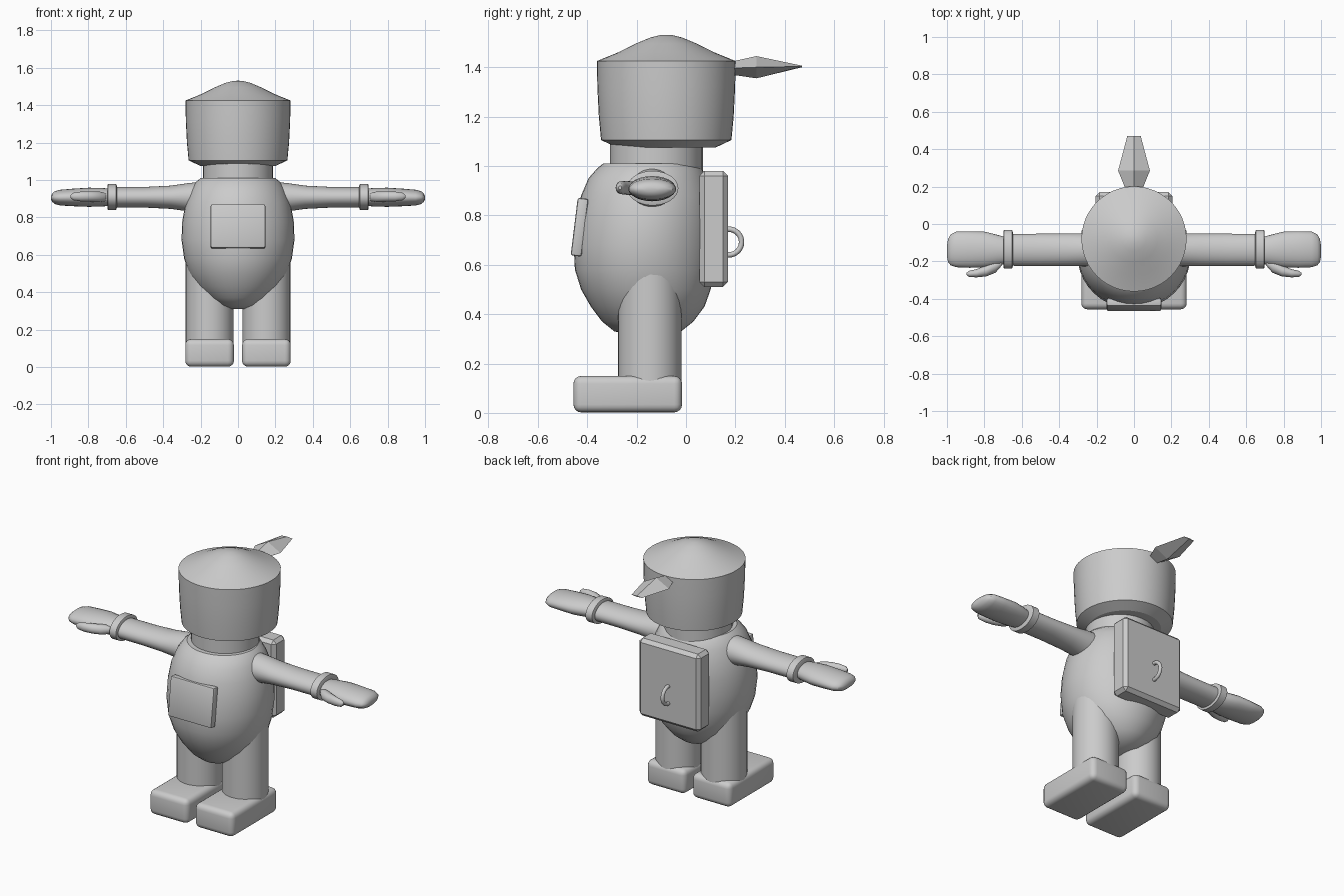
import bpy, bmesh, math
from mathutils import Matrix, Vector

cube = bpy.data.objects.get("Cube")
if cube:
    bpy.data.objects.remove(cube, do_unlink=True)

GREY = (0.6, 0.6, 0.6, 1)
grey = bpy.data.materials.new("plain grey")
grey.use_nodes = True
grey.diffuse_color = GREY
grey.node_tree.nodes["Principled BSDF"].inputs["Base Color"].default_value = GREY


def finish(name, bm, mirrored=False, angle=35):
    """Turn a bmesh into a shaded object, optionally mirrored to the other side."""
    bmesh.ops.recalc_face_normals(bm, faces=bm.faces)
    for f in bm.faces:
        f.smooth = True
    for e in bm.edges:
        e.smooth = e.calc_face_angle(0) < math.radians(angle)
    mesh = bpy.data.meshes.new(name)
    bm.to_mesh(mesh)
    bm.free()
    mesh.materials.append(grey)
    ob = bpy.data.objects.new(name, mesh)
    bpy.context.collection.objects.link(ob)
    if mirrored:
        ob.modifiers.new("mirror", 'MIRROR')
    return ob


def loft(name, axis, rings, sides=32, **options):
    """Skin elliptical rings (position, centre u, centre v, radius u, radius v)."""
    bm = bmesh.new()
    loops = []
    for p, cu, cv, ru, rv in rings:
        loop = []
        for i in range(sides):
            t = math.tau * i / sides
            u, v = cu + ru * math.cos(t), cv + rv * math.sin(t)
            co = {'X': (p, u, v), 'Y': (u, p, v), 'Z': (u, v, p)}[axis]
            loop.append(bm.verts.new(co))
        loops.append(loop)
    for a, b in zip(loops, loops[1:]):
        for i in range(sides):
            j = (i + 1) % sides
            bm.faces.new((a[i], a[j], b[j], b[i]))
    bm.faces.new(loops[0])
    bm.faces.new(loops[-1])
    return finish(name, bm, **options)


def box(name, centre, size, bevel, segments=1, tilt=0, **options):
    """Box with bevelled edges, tilted about the x axis."""
    bm = bmesh.new()
    bmesh.ops.create_cube(bm, size=1)
    bmesh.ops.scale(bm, vec=size, verts=bm.verts)
    bmesh.ops.bevel(bm, geom=bm.edges[:], offset=bevel, segments=segments,
                    profile=0.5, affect='EDGES')
    bm.transform(Matrix.Translation(centre) @ Matrix.Rotation(tilt, 4, 'X'))
    return finish(name, bm, **options)


# Egg-shaped body: height, half width, front y, back y
body = [(0.31, 0.04, -0.21, -0.13), (0.33, 0.11, -0.29, -0.02),
        (0.37, 0.17, -0.34, 0.03), (0.43, 0.225, -0.385, 0.075),
        (0.50, 0.262, -0.425, 0.10), (0.58, 0.288, -0.45, 0.115),
        (0.68, 0.302, -0.455, 0.12), (0.78, 0.298, -0.445, 0.12),
        (0.88, 0.28, -0.425, 0.11), (0.95, 0.25, -0.395, 0.085),
        (0.99, 0.225, -0.36, 0.065), (1.01, 0.20, -0.335, 0.045)]
loft("body", 'Z', [(z, 0, (f + b) / 2, w, (b - f) / 2) for z, w, f, b in body], 40)

# Neck and helmet with its shallow pointed crown
loft("neck", 'Z', [(z, 0, -0.12, 0.188, 0.188) for z in (0.96, 1.09)])
helmet = [(1.075, 0.20), (1.105, 0.264), (1.20, 0.273), (1.32, 0.279), (1.425, 0.281),
          (1.46, 0.195), (1.495, 0.125), (1.52, 0.065), (1.53, 0.025), (1.531, 0.005)]
loft("helmet", 'Z', [(z, 0, -0.08, r, r) for z, r in helmet], 48, angle=20)

# Faceted crest behind the helmet
loft("crest", 'Y', [(0.15, 0, 1.395, 0.03, 0.02), (0.285, 0, 1.40, 0.085, 0.045),
                    (0.47, 0, 1.403, 0.036, 0.003)], 4, angle=5)

# Legs and feet
loft("leg", 'Z', [(z, 0.152, -0.147, 0.128, 0.128) for z in (0.08, 0.58)], mirrored=True)
box("foot", (0.152, -0.236, 0.076), (0.26, 0.44, 0.148), 0.032, 4, mirrored=True)

# Arms, cuffs and mitten hands
loft("arm", 'X', [(0.18, -0.138, 0.905, 0.088, 0.088), (0.27, -0.138, 0.908, 0.088, 0.075),
                  (0.36, -0.138, 0.908, 0.087, 0.062), (0.50, -0.138, 0.908, 0.086, 0.055),
                  (0.68, -0.138, 0.908, 0.085, 0.055)], mirrored=True)
loft("cuff", 'X', [(0.648, -0.135, 0.91, 0.092, 0.06), (0.652, -0.135, 0.91, 0.104, 0.07),
                   (0.695, -0.135, 0.91, 0.104, 0.07), (0.699, -0.135, 0.91, 0.092, 0.06)],
     mirrored=True)
loft("hand", 'X', [(0.68, -0.142, 0.908, 0.07, 0.045), (0.73, -0.14, 0.908, 0.082, 0.05),
                   (0.80, -0.137, 0.908, 0.096, 0.051), (0.88, -0.137, 0.907, 0.097, 0.047),
                   (0.95, -0.136, 0.906, 0.095, 0.042), (0.98, -0.138, 0.906, 0.083, 0.034),
                   (0.994, -0.142, 0.906, 0.062, 0.022), (1.0, -0.145, 0.906, 0.03, 0.008)],
     24, mirrored=True)
loft("thumb", 'X', [(0.705, -0.205, 0.908, 0.015, 0.02), (0.74, -0.225, 0.91, 0.035, 0.028),
                    (0.79, -0.25, 0.912, 0.03, 0.028), (0.84, -0.263, 0.912, 0.022, 0.026),
                    (0.88, -0.267, 0.912, 0.017, 0.02), (0.895, -0.267, 0.912, 0.006, 0.008)],
     16, mirrored=True)

# Chest panel and backpack
box("chest_panel", (0, -0.431, 0.752), (0.292, 0.044, 0.235), 0.009, 2,
    tilt=math.radians(-7))
box("backpack", (0, 0.112, 0.745), (0.41, 0.116, 0.47), 0.02, angle=20)

# Ring handle on the backpack
bm = bmesh.new()
R, r, around, sides = 0.052, 0.011, 32, 10
loops = []
for i in range(around):
    t = math.tau * i / around
    out = Vector((0, math.cos(t), math.sin(t)))
    loop = []
    for j in range(sides):
        s = math.tau * j / sides
        co = Vector((r * math.sin(s), 0.173, 0.692)) + out * (R + r * math.cos(s))
        loop.append(bm.verts.new(co))
    loops.append(loop)
for i in range(around):
    a, b = loops[i], loops[(i + 1) % around]
    for j in range(sides):
        k = (j + 1) % sides
        bm.faces.new((a[j], a[k], b[k], b[j]))
finish("ring_handle", bm, angle=60)
